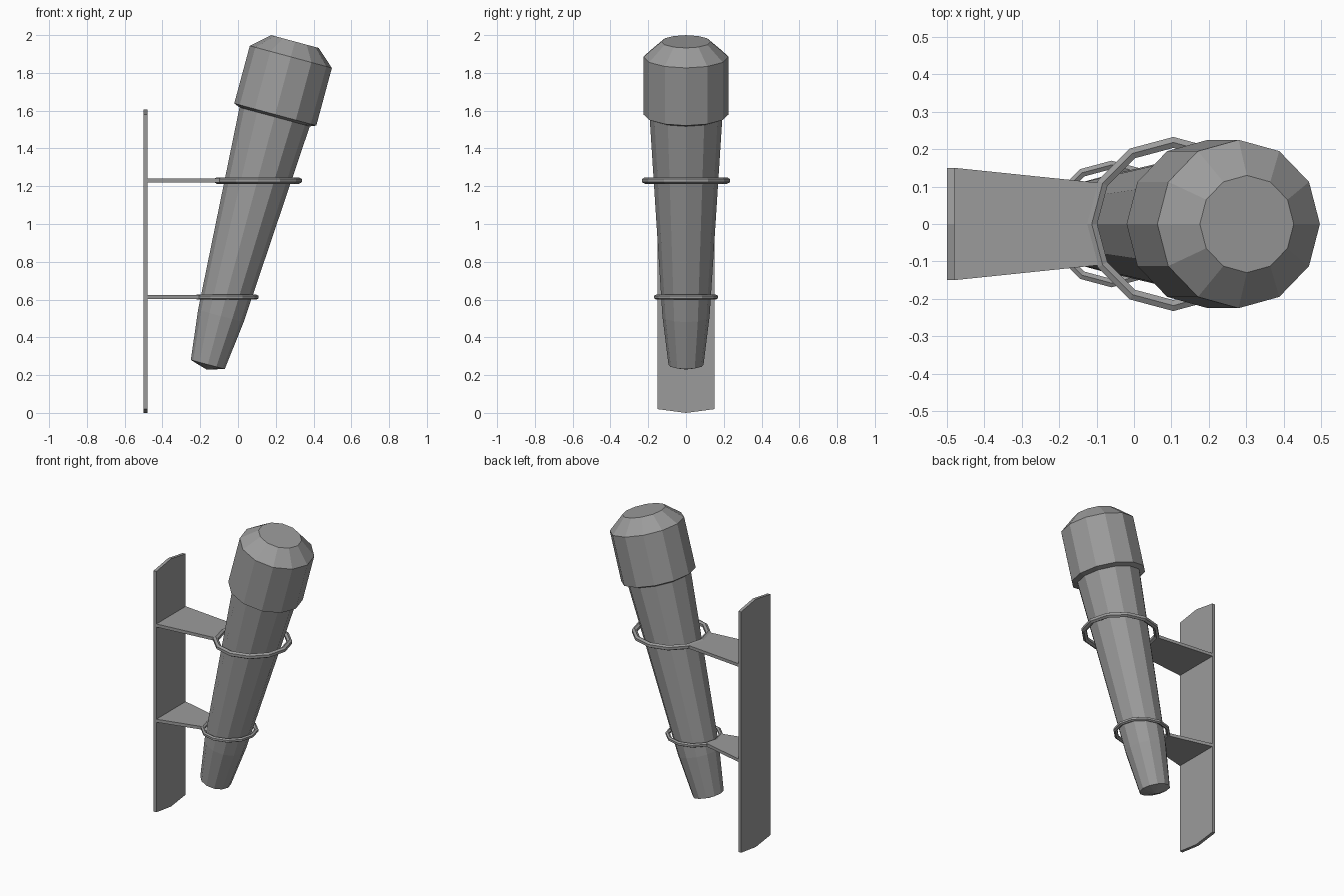
import bpy, bmesh
from math import sin, cos, tau, pi, atan
from mathutils import Matrix, Vector

cube = bpy.data.objects.get("Cube")
if cube:
    bpy.data.objects.remove(cube, do_unlink=True)

grey = bpy.data.materials.new("iron_grey")
grey.use_nodes = True
GREY = (0.33, 0.33, 0.33, 1)
grey.diffuse_color = GREY
grey.node_tree.nodes["Principled BSDF"].inputs["Base Color"].default_value = GREY

SIDES = 12
LEAN = Matrix.Translation((-0.16, 0, 0.256)) @ Matrix.Rotation(atan(0.27), 4, 'Y')


def finish(name, bm, matrix=Matrix()):
    bmesh.ops.recalc_face_normals(bm, faces=bm.faces)
    mesh = bpy.data.meshes.new(name)
    bm.to_mesh(mesh)
    bm.free()
    mesh.materials.append(grey)
    obj = bpy.data.objects.new(name, mesh)
    obj.matrix_world = matrix
    bpy.context.collection.objects.link(obj)
    return obj


def lathe(name, profile, matrix=Matrix(), closed=False):
    """Turn (radius, height) points about z; zero radius makes a tip."""
    bm = bmesh.new()
    rings = []
    for r, h in profile:
        n = SIDES if r > 0 else 1
        rings.append([bm.verts.new((r * cos(tau * i / SIDES), r * sin(tau * i / SIDES), h))
                      for i in range(n)])
    pairs = list(zip(rings, rings[1:] + rings[:1]))
    for a, b in pairs if closed else pairs[:-1]:
        for i in range(SIDES):
            j = (i + 1) % SIDES
            quad = [a[i % len(a)], a[j % len(a)], b[j % len(b)], b[i % len(b)]]
            bm.faces.new(list(dict.fromkeys(quad)))
    if not closed:
        for ring in (rings[0], rings[-1]):
            if len(ring) > 1:
                bm.faces.new(ring)
    return finish(name, bm, matrix)


def plate(name, outline, offset):
    """Extrude a flat outline by an offset."""
    bm = bmesh.new()
    face = bm.faces.new([bm.verts.new(p) for p in outline])
    new = bmesh.ops.extrude_face_region(bm, geom=[face], use_keep_orig=True)["geom"]
    bmesh.ops.translate(bm, vec=Vector(offset),
                        verts=[v for v in new if isinstance(v, bmesh.types.BMVert)])
    return finish(name, bm)


# Leaning torch: tapered shaft with a shallow tip, and a wider head
lathe("torch_shaft", [(0, -0.027), (0.093, 0), (0.125, 0.266), (0.194, 1.38)], LEAN)
lathe("torch_head", [(0.19, 1.357), (0.225, 1.371), (0.225, 1.687), (0.13, 1.771)], LEAN)

# Wall board with slightly pointed ends
plate("wall_board", [(-0.5, -0.15, 0.02), (-0.5, 0, 0), (-0.5, 0.15, 0.02),
                     (-0.5, 0.15, 1.58), (-0.5, 0, 1.605), (-0.5, -0.15, 1.58)], (0.02, 0, 0))

# Holding rings, each with a tapered bracket back to the board
for label, cx, z, radius, tube in (("upper", 0.105, 1.23, 0.218, 0.017),
                                   ("lower", -0.06, 0.613, 0.158, 0.013)):
    section = [(radius + tube * sin(tau * k / 6), z + tube * cos(tau * k / 6)) for k in range(6)]
    lathe(label + "_ring", section, Matrix.Translation((cx, 0, 0)), closed=True)
    arc = [(cx + radius * cos(pi + a * tau / SIDES), radius * sin(pi + a * tau / SIDES), z - 0.01)
           for a in (-1, 0, 1)]
    plate(label + "_bracket", [(-0.48, -0.15, z - 0.01), (-0.48, 0.15, z - 0.01)] + arc, (0, 0, 0.02))
